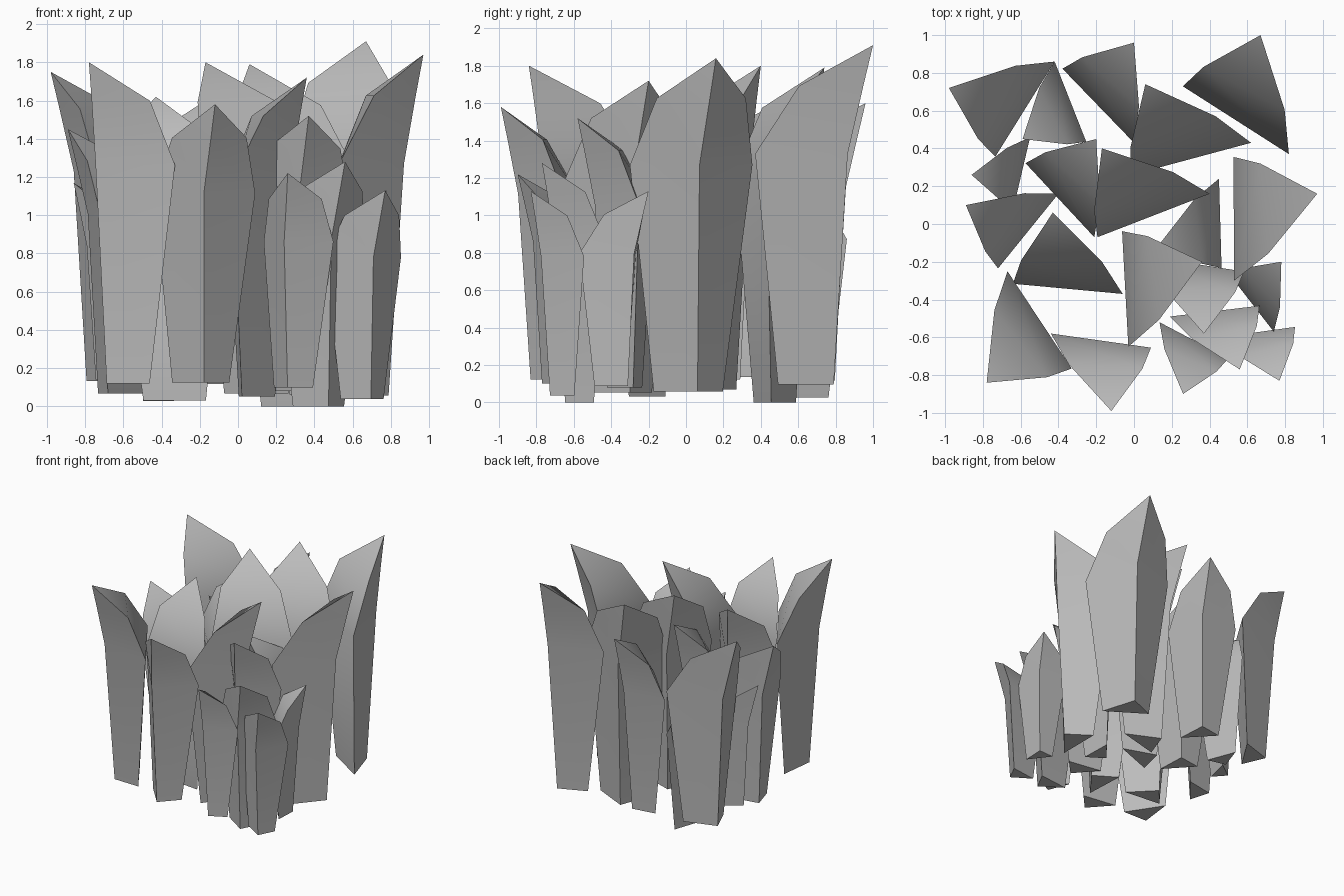
import bpy
import bmesh
import math
from mathutils import Matrix, Vector

cube = bpy.data.objects.get("Cube")
if cube:
    bpy.data.objects.remove(cube, do_unlink=True)

# Single stone-grey material
GREY = (0.5, 0.5, 0.5, 1)
stone = bpy.data.materials.new("plain_grey")
stone.use_nodes = True
stone.diffuse_color = GREY
bsdf = next(n for n in stone.node_tree.nodes if n.type == 'BSDF_PRINCIPLED')
bsdf.inputs["Base Color"].default_value = GREY
bsdf.inputs["Roughness"].default_value = 0.8

# Three-sided shard profile, measured from its tip: (height, outer ridge, long corner, short corner)
HEIGHT = 2.8
RINGS = [
    (0.00, (0.31, -0.10), (0.79, -0.07), (0.37, -0.47)),
    (0.68, (0.21, -0.02), (1.00, 0.00), (0.26, -0.715)),
    (0.88, (0.08, -0.01), (0.64, 0.05), (0.145, -0.515)),
]


def shard_mesh():
    bm = bmesh.new()
    rings = [[bm.verts.new((x, y, (h - 1) * HEIGHT)) for x, y in corners]
             for h, *corners in RINGS]
    tip = bm.verts.new((0, 0, 0))
    bm.faces.new(rings[0])
    for low, high in zip(rings, rings[1:]):
        for i in range(3):
            j = (i + 1) % 3
            bm.faces.new((low[i], low[j], high[j], high[i]))
    for i in range(3):
        bm.faces.new((rings[-1][i], rings[-1][(i + 1) % 3], tip))
    bmesh.ops.recalc_face_normals(bm, faces=bm.faces)
    mesh = bpy.data.meshes.new("shard")
    bm.to_mesh(mesh)
    bm.free()
    mesh.materials.append(stone)
    return mesh


# Each shard: tip x, y, z and the long corner x, y, which set its turn and size
SHARDS = [
    # back
    (0.67, 1.00, 1.91, 0.82, 0.37),
    (0.00, 0.96, 1.60, 0.00, 0.43),
    (0.06, 0.74, 1.79, 0.62, 0.43),
    (-0.98, 0.72, 1.75, -0.42, 0.86),
    (-0.59, 0.45, 1.27, -0.42, 0.86),
    # middle
    (-0.86, 0.26, 1.17, -0.55, 0.46),
    (-0.89, 0.10, 1.45, -0.40, 0.16),
    (-0.20, 0.45, 1.58, -0.21, -0.07),
    (-0.17, 0.40, 1.80, 0.40, 0.16),
    (-0.43, 0.06, 1.62, -0.06, -0.37),
    (0.14, -0.10, 1.35, 0.45, 0.24),
    (0.97, 0.16, 1.84, 0.53, -0.30),
    (0.36, -0.20, 1.72, -0.03, -0.65),
    # front
    (0.78, -0.20, 1.13, 0.74, -0.57),
    (0.37, -0.58, 1.52, 0.06, -0.17),
    (0.56, -0.77, 1.28, 0.19, -0.49),
    (0.26, -0.90, 1.22, 0.135, -0.52),
    (0.77, -0.83, 1.13, 0.455, -0.60),
    (-0.78, -0.84, 1.80, -0.67, -0.25),
    (-0.12, -0.99, 1.58, -0.44, -0.58),
]

mesh = shard_mesh()
for n, (x, y, z, ax, ay) in enumerate(SHARDS, 1):
    ob = bpy.data.objects.new(f"shard_{n}", mesh)
    bpy.context.collection.objects.link(ob)
    size = math.hypot(ax - x, ay - y)
    # keep the foot on or above the ground
    tall = min(1, z / (size * HEIGHT))
    ob.matrix_world = (Matrix.Translation(Vector((x, y, z)))
                       @ Matrix.Rotation(math.atan2(ay - y, ax - x), 4, 'Z')
                       @ Matrix.Diagonal((size, size, size * tall, 1)))

# Soft shading across the curved inner face, sharp along the corners
bpy.ops.object.select_all(action='DESELECT')
first = bpy.data.objects["shard_1"]
first.select_set(True)
bpy.context.view_layer.objects.active = first
bpy.ops.object.shade_smooth_by_angle(angle=math.radians(60))
